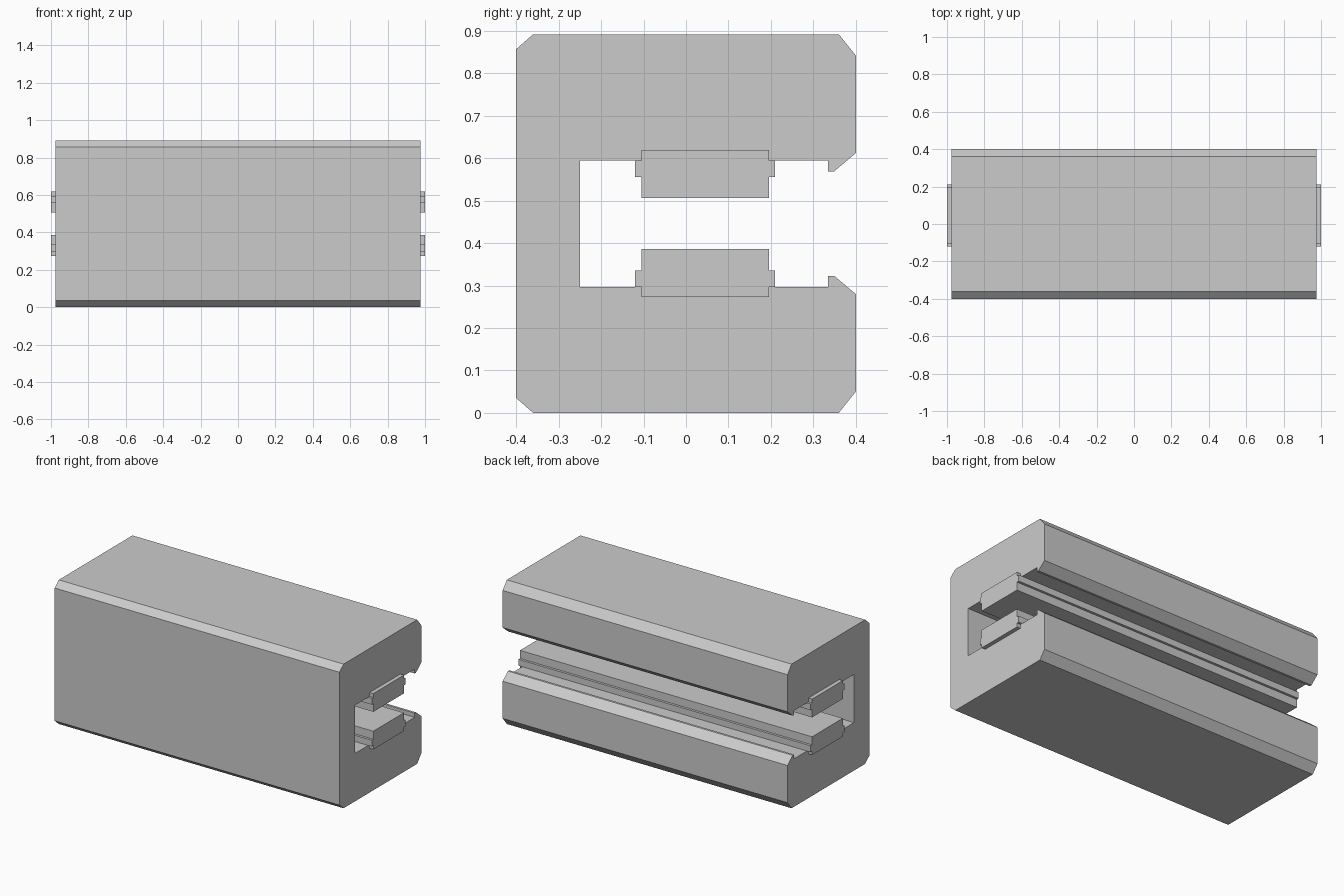
import bpy
import bmesh

cube = bpy.data.objects.get("Cube")
if cube:
    bpy.data.objects.remove(cube, do_unlink=True)

HEIGHT = 0.892

grey = bpy.data.materials.new("plain grey")
grey.use_nodes = True
colour = (0.6, 0.6, 0.6, 1.0)
grey.diffuse_color = colour
grey.node_tree.nodes["Principled BSDF"].inputs["Base Color"].default_value = colour


def flipped(profile):
    """Mirror a (y, z) profile about the middle height, reversing its order."""
    return [(y, HEIGHT - z) for y, z in reversed(profile)]


def extrude_along_x(name, profile, half_length):
    bm = bmesh.new()
    face = bm.faces.new([bm.verts.new((-half_length, y, z)) for y, z in profile])
    extruded = bmesh.ops.extrude_face_region(bm, geom=[face])["geom"]
    verts = [v for v in extruded if isinstance(v, bmesh.types.BMVert)]
    bmesh.ops.translate(bm, vec=(2 * half_length, 0, 0), verts=verts)
    bmesh.ops.recalc_face_normals(bm, faces=bm.faces)
    mesh = bpy.data.meshes.new(name)
    bm.to_mesh(mesh)
    bm.free()
    mesh.materials.append(grey)
    obj = bpy.data.objects.new(name, mesh)
    bpy.context.collection.objects.link(obj)
    return obj


# Body: lower jaw outline, with a shallow seat for the rail, mirrored upward
lower_jaw = [
    (-0.40, 0.035), (-0.36, 0.0), (0.36, 0.0), (0.40, 0.05),
    (0.40, 0.28), (0.349, 0.323), (0.335, 0.323), (0.335, 0.297),
    (0.195, 0.297), (0.195, 0.273), (-0.105, 0.273), (-0.105, 0.297),
    (-0.25, 0.297),
]
extrude_along_x("channel_body", lower_jaw + flipped(lower_jaw), 0.975)

# Rails: stepped bars with a side flange, slightly longer than the body
rail = [
    (-0.105, 0.273), (0.195, 0.273), (0.195, 0.297), (0.21, 0.297),
    (0.21, 0.336), (0.195, 0.336), (0.195, 0.386), (-0.105, 0.386),
    (-0.105, 0.336), (-0.12, 0.336), (-0.12, 0.297), (-0.105, 0.297),
]
extrude_along_x("lower_rail", rail, 1.0)
extrude_along_x("upper_rail", flipped(rail), 1.0)
